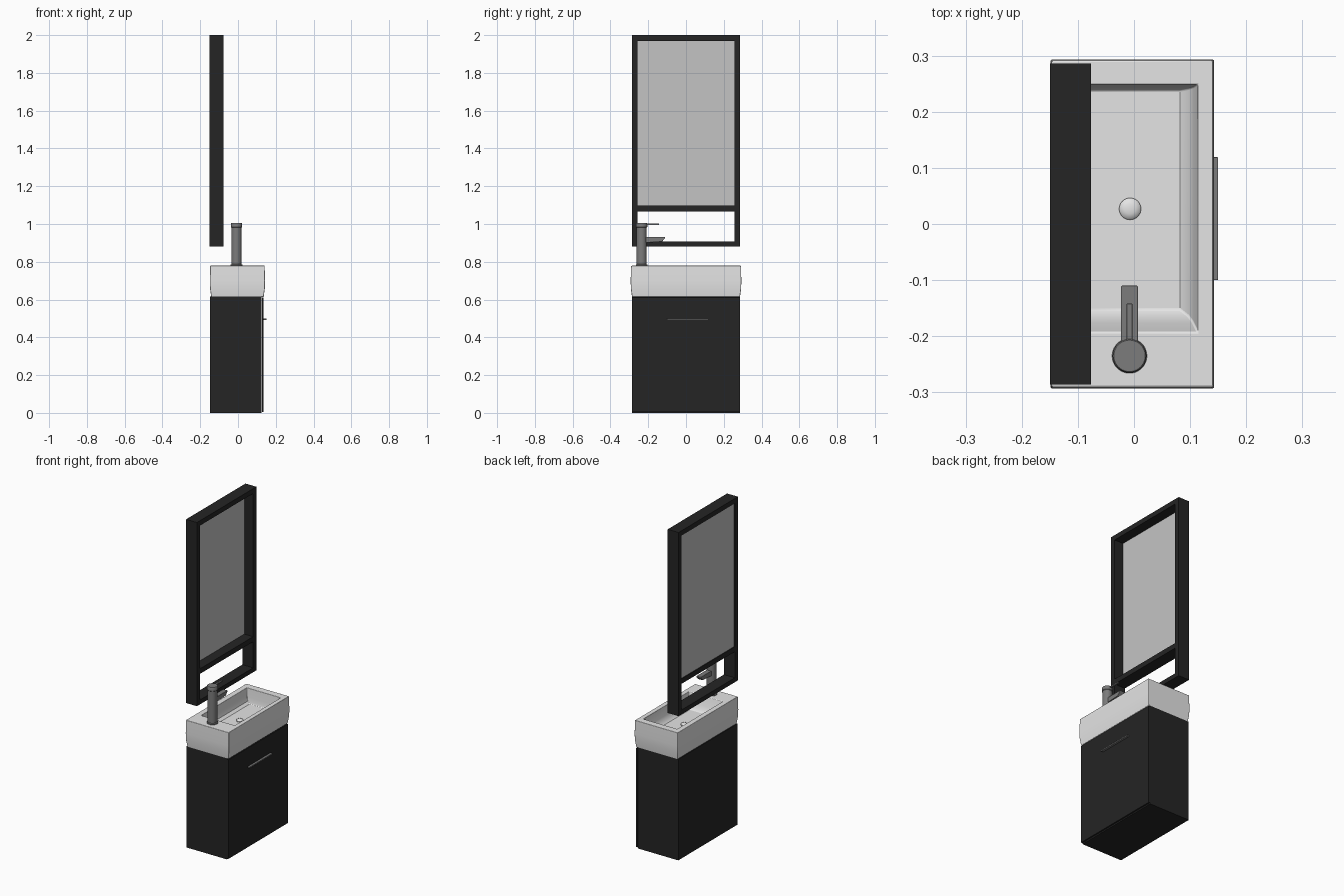
import bpy, bmesh, math
from mathutils import Matrix

if "Cube" in bpy.data.objects:
    bpy.data.objects.remove(bpy.data.objects["Cube"])


def mat(name, v):
    m = bpy.data.materials.new(name)
    m.diffuse_color = (v, v, v, 1)
    m.use_nodes = True
    m.node_tree.nodes["Principled BSDF"].inputs["Base Color"].default_value = m.diffuse_color
    return m


BLACK = mat("black_wood", 0.018)
WHITE = mat("white_ceramic", 0.78)
GLASS = mat("mirror_grey", 0.55)
METAL = mat("grey_metal", 0.2)


def finish(bm, name, m, bevel=0, segs=2):
    bmesh.ops.recalc_face_normals(bm, faces=bm.faces)
    me = bpy.data.meshes.new(name)
    bm.to_mesh(me)
    bm.free()
    ob = bpy.data.objects.new(name, me)
    bpy.context.collection.objects.link(ob)
    me.materials.append(m)
    if bevel:
        b = ob.modifiers.new("bevel", 'BEVEL')
        b.width, b.segments, b.limit_method = bevel, segs, 'ANGLE'
        b.angle_limit = math.radians(40)
    bpy.ops.object.select_all(action='DESELECT')
    ob.select_set(True)
    bpy.context.view_layer.objects.active = ob
    bpy.ops.object.shade_smooth_by_angle(angle=math.radians(35))
    return ob


def box(name, x, y, z, m, bevel=0):
    bm = bmesh.new()
    s = [b - a for a, b in (x, y, z)]
    c = [(a + b) / 2 for a, b in (x, y, z)]
    bmesh.ops.create_cube(bm, size=1, matrix=Matrix.Translation(c) @ Matrix.Diagonal((*s, 1)))
    return finish(bm, name, m, bevel)


def loft(name, rings, m, bevel=0):
    """Skin a stack of equal-length vertex rings and cap both ends."""
    bm = bmesh.new()
    vs = [[bm.verts.new(p) for p in r] for r in rings]
    n = len(vs[0])
    for a, b in zip(vs, vs[1:]):
        for i in range(n):
            j = (i + 1) % n
            bm.faces.new((a[i], a[j], b[j], b[i]))
    bm.faces.new(vs[0])
    bm.faces.new(vs[-1])
    return finish(bm, name, m, bevel, 3)


def rect(x0, x1, y0, y1, z):
    return [(x0, y0, z), (x1, y0, z), (x1, y1, z), (x0, y1, z)]


def lathe(name, cx, cy, profile, m, n=40):
    return loft(name, [[(cx + r * math.cos(2 * math.pi * i / n),
                         cy + r * math.sin(2 * math.pi * i / n), z) for i in range(n)]
                       for r, z in profile], m)


# Cabinet, door and handle
box("cabinet_body", (-0.148, 0.125), (-0.286, 0.286), (0, 0.616), BLACK)
box("cabinet_door", (0.127, 0.136), (-0.286, 0.286), (0.006, 0.61), BLACK)
box("door_handle", (0.136, 0.15), (-0.10, 0.119), (0.491, 0.499), METAL, 0.001)


# Basin: bulged outer shell folding into a recessed bowl
def outer(d, z):
    return rect(-0.149 + d, 0.143 - d, -0.293 + d, 0.293 - d, z)


loft("basin", [
    outer(0.007, 0.614), outer(0.001, 0.66), outer(0, 0.70), outer(0.002, 0.779),
    rect(-0.115, 0.114, -0.192, 0.249, 0.779),
    rect(-0.110, 0.106, -0.176, 0.245, 0.725),
    rect(-0.104, 0.098, -0.165, 0.242, 0.702),
    rect(-0.088, 0.082, -0.153, 0.238, 0.69)], WHITE, 0.003)

# Drain cap
lathe("drain_cap", -0.007, 0.027,
      [(0.019, 0.689), (0.0195, 0.695), (0.016, 0.699), (0.009, 0.7015), (0.002, 0.702)], WHITE)

# Tap: body with foot, cap, lever and spout
TX, TY = -0.008, -0.235
lathe("tap_body", TX, TY, [(0.031, 0.778), (0.031, 0.784), (0.027, 0.787), (0.027, 0.981)], METAL)
lathe("tap_cap", TX, TY, [(0.026, 0.980), (0.030, 0.984), (0.030, 1.003), (0.028, 1.006)], METAL)
box("tap_lever", (TX - 0.005, TX + 0.005), (TY, -0.142), (0.995, 1.003), METAL, 0.001)
side = [(TY, 0.90), (-0.128, 0.906), (-0.11, 0.925), (-0.11, 0.932), (TY, 0.932)]
loft("tap_spout", [[(x, y, z) for y, z in side] for x in (TX - 0.015, TX + 0.015)], METAL, 0.002)

# Mirror frame: two posts, three rails
FX = (-0.15, -0.077)
for s, nm in ((-1, "front"), (1, "back")):
    box("mirror_post_" + nm, FX, tuple(sorted((s * 0.286, s * 0.256))), (0.88, 2.0), BLACK)
for nm, z in (("top", (1.97, 2.0)), ("middle", (1.066, 1.097)), ("bottom", (0.88, 0.907))):
    box("mirror_rail_" + nm, FX, (-0.256, 0.256), z, BLACK)

# Mirror pane
box("mirror_pane", (-0.146, -0.137), (-0.256, 0.256), (1.097, 1.97), GLASS)
